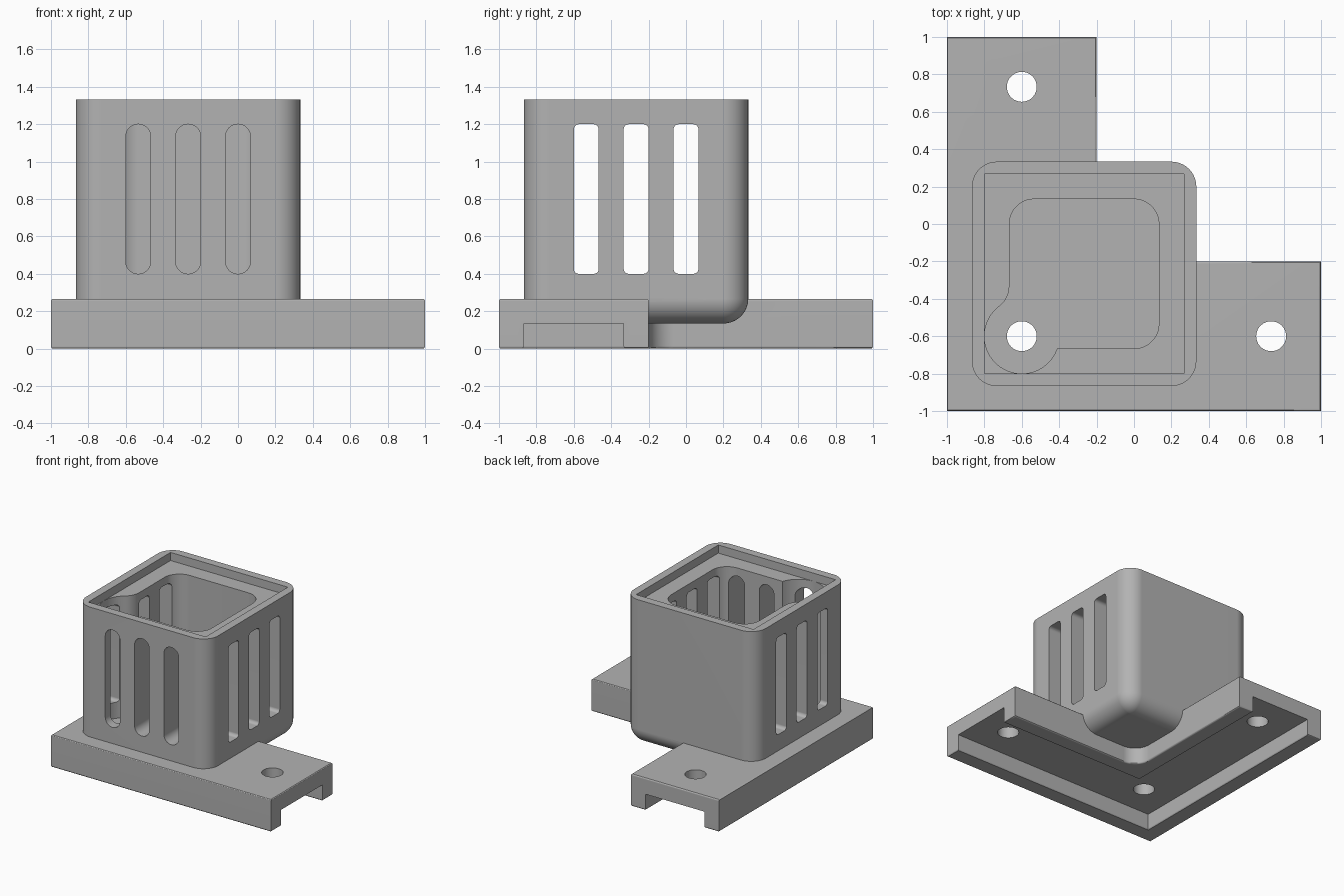
import bpy, bmesh
from math import sin, cos, pi, radians, asin, degrees

if "Cube" in bpy.data.objects:
    bpy.data.objects.remove(bpy.data.objects["Cube"])

R = 0.1333                      # main corner radius
FLOOR, TOP = 0.2667, 1.3333     # plate top / cavity floor, body top
LO, HI = -0.8667, 0.3333        # body footprint on both axes

grey = bpy.data.materials.new("plain grey")
grey.use_nodes = True
colour = (0.45, 0.45, 0.45, 1)
grey.diffuse_color = colour
grey.node_tree.nodes["Principled BSDF"].inputs["Base Color"].default_value = colour


def arc(cx, cy, r, a0, a1, n=10):
    return [(cx + r * cos(radians(a0 + (a1 - a0) * i / n)),
             cy + r * sin(radians(a0 + (a1 - a0) * i / n))) for i in range(n + 1)]


def round_rect(x0, y0, x1, y1, r, n=10):
    return (arc(x1 - r, y1 - r, r, 0, 90, n) + arc(x0 + r, y1 - r, r, 90, 180, n)
            + arc(x0 + r, y0 + r, r, 180, 270, n) + arc(x1 - r, y0 + r, r, 270, 360, n))


def rect(x0, y0, x1, y1):
    return [(x0, y0), (x1, y0), (x1, y1), (x0, y1)]


def loft(name, rings):
    """Closed solid through rings of 3D points, capped at both ends."""
    bm = bmesh.new()
    loops = [[bm.verts.new(p) for p in ring] for ring in rings]
    n = len(loops[0])
    for a, b in zip(loops, loops[1:]):
        for i in range(n):
            j = (i + 1) % n
            bm.faces.new((a[i], a[j], b[j], b[i]))
    bm.faces.new(loops[0])
    bm.faces.new(loops[-1])
    bmesh.ops.recalc_face_normals(bm, faces=bm.faces)
    mesh = bpy.data.meshes.new(name)
    bm.to_mesh(mesh)
    bm.free()
    mesh.materials.append(grey)
    ob = bpy.data.objects.new(name, mesh)
    bpy.context.collection.objects.link(ob)
    return ob


def prism(name, outline, lo, hi, axis="z"):
    place = {"z": lambda u, v, d: (u, v, d),
             "y": lambda u, v, d: (u, d, v),
             "x": lambda u, v, d: (d, u, v)}[axis]
    return loft(name, [[place(u, v, d) for u, v in outline] for d in (lo, hi)])


def combine(ob, other, operation="DIFFERENCE"):
    mod = ob.modifiers.new(other.name, "BOOLEAN")
    mod.operation, mod.solver, mod.object = operation, "EXACT", other
    bpy.context.view_layer.objects.active = ob
    bpy.ops.object.modifier_apply(modifier=mod.name)
    bpy.data.objects.remove(other)


# L-shaped mounting plate with a filleted inner corner
inner = -0.2
corner = arc(inner + R, inner + R, R, 270, 180)
bracket = prism("slotted_corner_bracket",
                [(-1, -1), (1, -1), (1, inner)] + corner + [(inner, 1), (-1, 1)], 0, FLOOR)

# Channel along the underside of both arms
a, b = LO, -0.3333
combine(bracket, prism("channel", [(a, a), (1.2, a), (1.2, b), (b, b), (b, 1.2), (a, 1.2)],
                       -0.1, R))

# Small rounding on the top and bottom rims of the plate
bm = bmesh.new()
bm.from_mesh(bracket.data)
bmesh.ops.dissolve_limit(bm, angle_limit=0.01, verts=bm.verts, edges=bm.edges)
rims = [e for e in bm.edges if e.calc_face_angle(0) > 0.5
        and any(all(abs(v.co.z - z) < 0.001 for v in e.verts) for z in (0, FLOOR))]
bmesh.ops.bevel(bm, geom=rims, offset=0.0133, segments=3, profile=0.5, affect="EDGES")
bm.to_mesh(bracket.data)
bm.free()

# Rounded square housing with a rounded lower edge
bottom = 0.1345
rings = []
for i in range(11):
    t = pi / 2 * i / 10
    inset = R * (1 - sin(t))
    outline = round_rect(LO + inset, LO + inset, HI - inset, HI - inset, max(R - inset, 0.002))
    rings.append([(x, y, bottom + R * (1 - cos(t))) for x, y in outline])
rings.append([(x, y, TOP) for x, y, z in rings[-1]])
combine(bracket, loft("housing", rings), "UNION")

# Inner cavity, with a round tool pocket in the front corner blended on one side
screw, pocket = -0.6, 0.2
meet = degrees(asin(1 / 3))
blend = degrees(asin(0.8))
cavity = (arc(0, 0, R, 0, 90) + arc(-0.5333, 0, R, 90, 180)
          + arc(-0.8, -0.3333, R, 0, -blend)
          + arc(screw, screw, pocket, 180 - blend, 360 - meet, 28)[1:]
          + arc(0, -0.5333, R, 270, 360))
combine(bracket, prism("cavity", cavity, FLOOR + 0.0005, 1.5))

# Square lid recess in the rim
combine(bracket, prism("lid_recess", rect(-0.8, -0.8, 0.2667, 0.2667), TOP - 0.0667, 1.5))

# Three vent slots: round-ended at the front, squarer through both sides
for start in (-0.6, -0.3333, -0.0667):
    end = start + R
    combine(bracket, prism("front_slot", round_rect(start, 0.4, end, 1.2, 0.066), -1.1, -0.55, "y"))
    combine(bracket, prism("side_slot", round_rect(start, 0.4, end, 1.2, 0.027, 5), -1.1, 0.6, "x"))

# Screw holes through the plate
for x, y in ((screw, screw), (0.7333, screw), (screw, 0.7333)):
    combine(bracket, prism("screw_hole", arc(x, y, 0.08, 0, 360, 36)[:-1], -0.2, 0.36))

# Smooth shading on the curves, flat on the large faces
bpy.ops.object.select_all(action="DESELECT")
bracket.select_set(True)
bpy.context.view_layer.objects.active = bracket
bpy.ops.object.shade_smooth_by_angle(angle=radians(30))
weighted = bracket.modifiers.new("even_shading", "WEIGHTED_NORMAL")
weighted.keep_sharp = True
